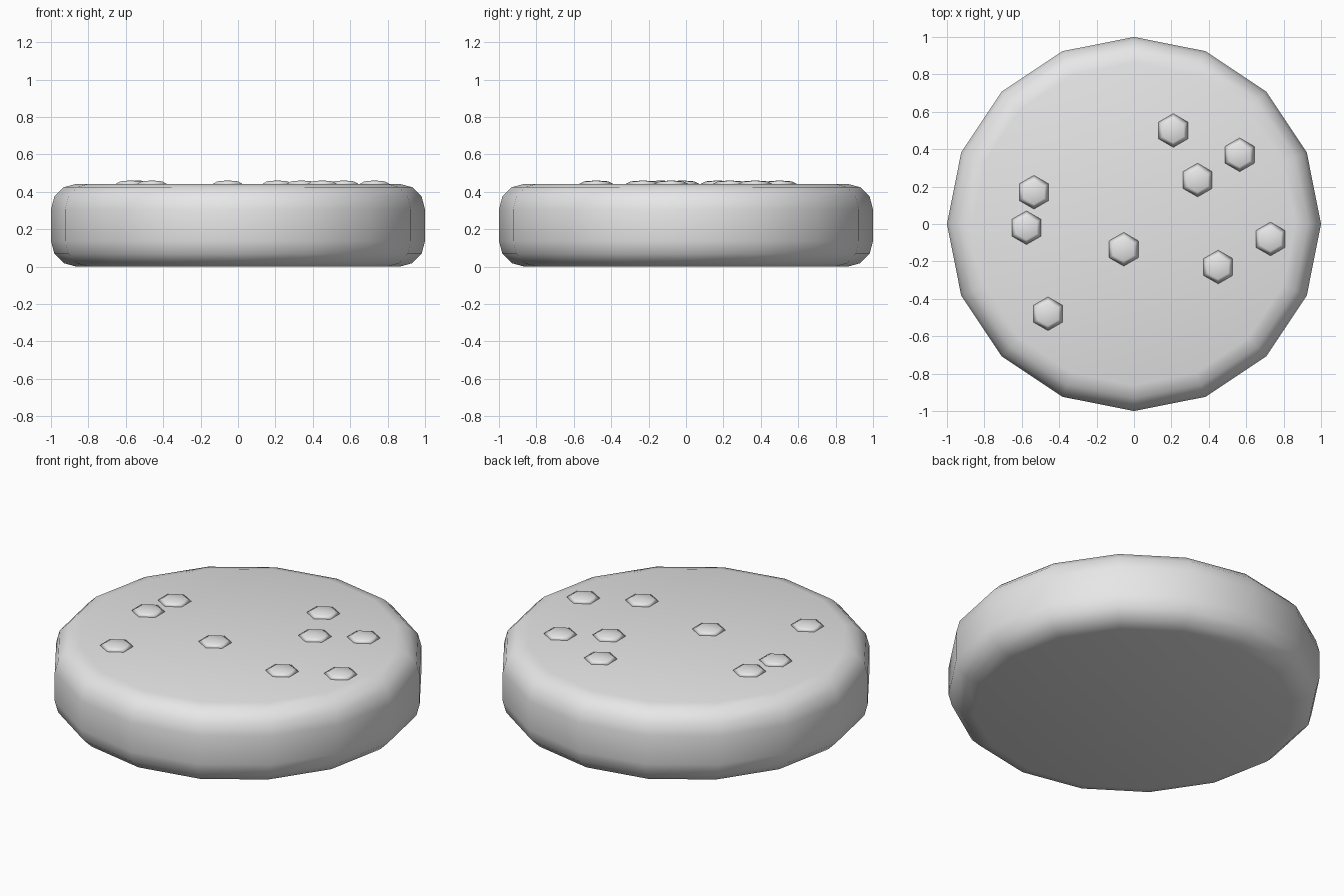
import bpy, bmesh, math

cube = bpy.data.objects.get("Cube")
if cube:
    bpy.data.objects.remove(cube, do_unlink=True)

grey = bpy.data.materials.new("light grey")
grey.use_nodes = True
colour = (0.8, 0.8, 0.8, 1)
grey.diffuse_color = colour
grey.node_tree.nodes["Principled BSDF"].inputs["Base Color"].default_value = colour


def lathe(name, profile, sides, location):
    """Revolve (radius, height) points from bottom to top; radius 0 makes a tip."""
    bm = bmesh.new()
    rings = []
    for r, z in profile:
        if r == 0:
            rings.append([bm.verts.new((0, 0, z))] * sides)
        else:
            angles = [math.pi / 2 + math.tau * i / sides for i in range(sides)]
            rings.append([bm.verts.new((r * math.cos(a), r * math.sin(a), z)) for a in angles])
    for low, high in zip(rings, rings[1:]):
        for i in range(sides):
            j = (i + 1) % sides
            corners = dict.fromkeys((low[i], low[j], high[j], high[i]))
            bm.faces.new(list(corners))
    # Flat caps where the profile does not end in a tip
    if profile[0][0]:
        bm.faces.new(rings[0][::-1])
    if profile[-1][0]:
        bm.faces.new(rings[-1])
    bmesh.ops.recalc_face_normals(bm, faces=bm.faces)
    for face in bm.faces:
        face.smooth = True
    mesh = bpy.data.meshes.new(name)
    bm.to_mesh(mesh)
    bm.free()
    mesh.materials.append(grey)
    obj = bpy.data.objects.new(name, mesh)
    obj.location = location
    bpy.context.collection.objects.link(obj)
    return obj


# Thick round bun with a rounded rim, the same above and below
TOP, RIM = 0.443, 0.137
arc = [math.radians(30 * i) for i in range(4)]
lower = [(1 - RIM + RIM * math.sin(a), RIM * (1 - math.cos(a))) for a in arc]
upper = [(r, TOP - z) for r, z in reversed(lower)]
lathe("bun", lower + upper, 16, (0, 0, 0))

# Flattened six-sided seeds scattered on the top
seed = [(0, -0.018), (0.064, -0.013), (0.09, 0), (0.064, 0.013), (0, 0.018)]
spots = [(0.21, 0.50), (0.565, 0.37), (0.34, 0.235), (-0.535, 0.17), (-0.575, -0.02),
         (-0.055, -0.135), (0.45, -0.23), (0.73, -0.08), (-0.46, -0.48)]
for number, (x, y) in enumerate(spots, 1):
    lathe(f"seed_{number}", seed, 6, (x, y, TOP))
